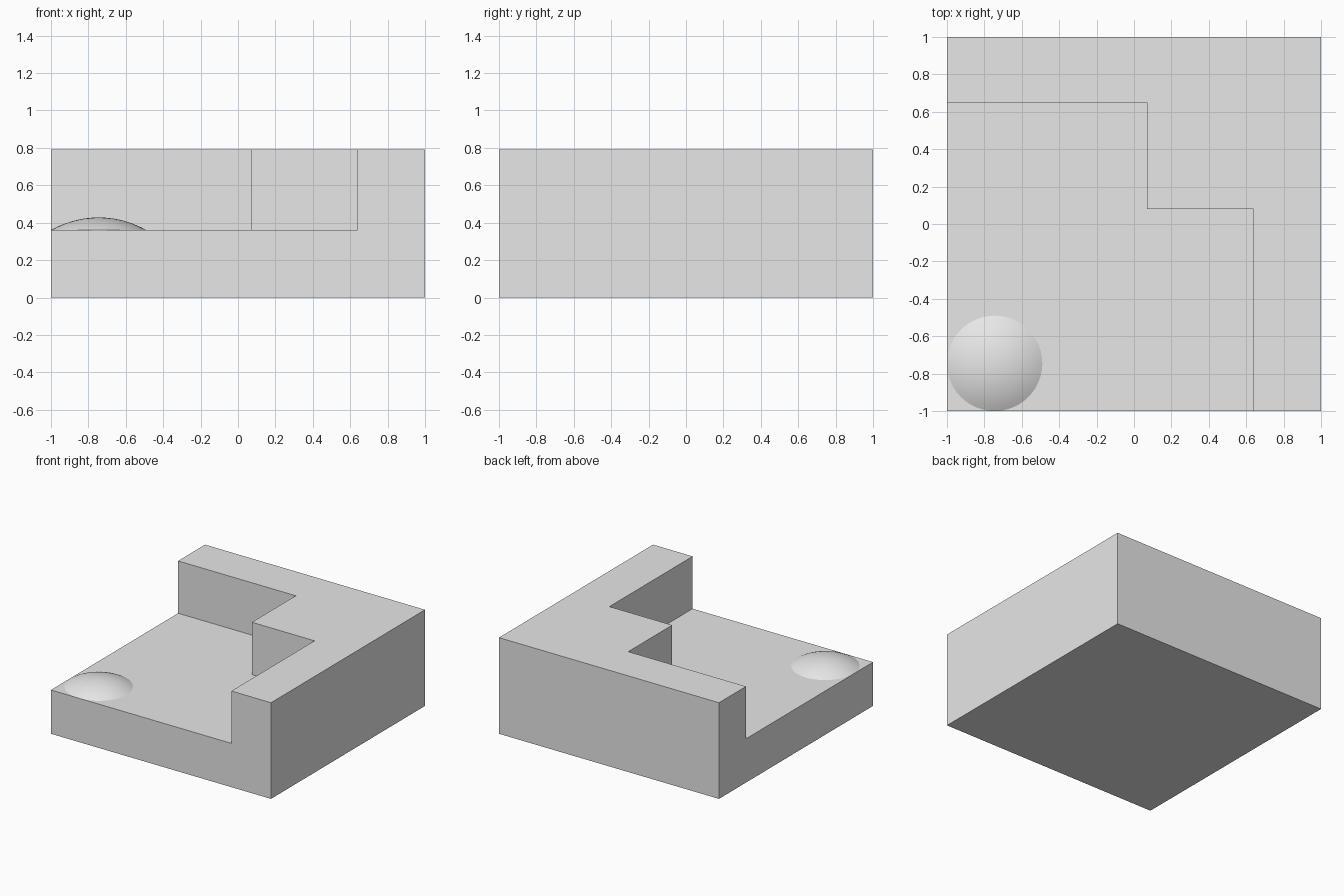
import bpy, bmesh, math

if "Cube" in bpy.data.objects:
    bpy.data.objects.remove(bpy.data.objects["Cube"], do_unlink=True)

HEIGHT, FLOOR = 0.79, 0.36

grey = bpy.data.materials.new("plain grey")
grey.use_nodes = True
grey.diffuse_color = (0.8, 0.8, 0.8, 1)
grey.node_tree.nodes["Principled BSDF"].inputs["Base Color"].default_value = (0.8, 0.8, 0.8, 1)


def add_object(name, bm):
    bmesh.ops.recalc_face_normals(bm, faces=bm.faces)
    mesh = bpy.data.meshes.new(name)
    bm.to_mesh(mesh)
    bm.free()
    mesh.materials.append(grey)
    obj = bpy.data.objects.new(name, mesh)
    bpy.context.collection.objects.link(obj)
    return obj


def prism(name, outline, bottom, top):
    bm = bmesh.new()
    face = bm.faces.new([bm.verts.new((x, y, bottom)) for x, y in outline])
    grown = bmesh.ops.extrude_face_region(bm, geom=[face])["geom"]
    verts = [g for g in grown if isinstance(g, bmesh.types.BMVert)]
    bmesh.ops.translate(bm, verts=verts, vec=(0, 0, top - bottom))
    return add_object(name, bm)


# Block with a stepped recess, leaving the corner wall standing
block = prism("stepped_block", [(-1, -1), (1, -1), (1, 1), (-1, 1)], 0, HEIGHT)
recess = prism("recess_cutter",
               [(-1.2, -1.2), (0.64, -1.2), (0.64, 0.08), (0.07, 0.08),
                (0.07, 0.65), (-1.2, 0.65)], FLOOR, HEIGHT + 0.2)
recess.hide_render = True

cut = block.modifiers.new("recess", "BOOLEAN")
cut.operation = "DIFFERENCE"
cut.solver = "EXACT"
cut.object = recess
bpy.context.view_layer.objects.active = block
block.select_set(True)
bpy.ops.object.modifier_apply(modifier=cut.name)
bpy.data.objects.remove(recess, do_unlink=True)

# Shallow round dome in the front corner of the floor
radius, rise, rings = 0.255, 0.068, 10
ball = (radius ** 2 + rise ** 2) / (2 * rise)
sweep = math.asin(radius / ball)
bm = bmesh.new()
arc = [bm.verts.new((ball * math.sin(sweep * i / rings), 0,
                     ball * math.cos(sweep * i / rings) - ball + rise))
       for i in range(rings + 1)]
edges = [bm.edges.new(pair) for pair in zip(arc, arc[1:])]
bmesh.ops.spin(bm, geom=arc + edges, cent=(0, 0, 0), axis=(0, 0, 1),
               angle=math.tau, steps=48)
bmesh.ops.remove_doubles(bm, verts=bm.verts, dist=0.0005)
for face in bm.faces:
    face.smooth = True
dome = add_object("floor_dome", bm)
if dome.data.polygons[0].normal.z < 0:
    dome.data.flip_normals()
dome.location = (-0.745, -0.745, FLOOR)
